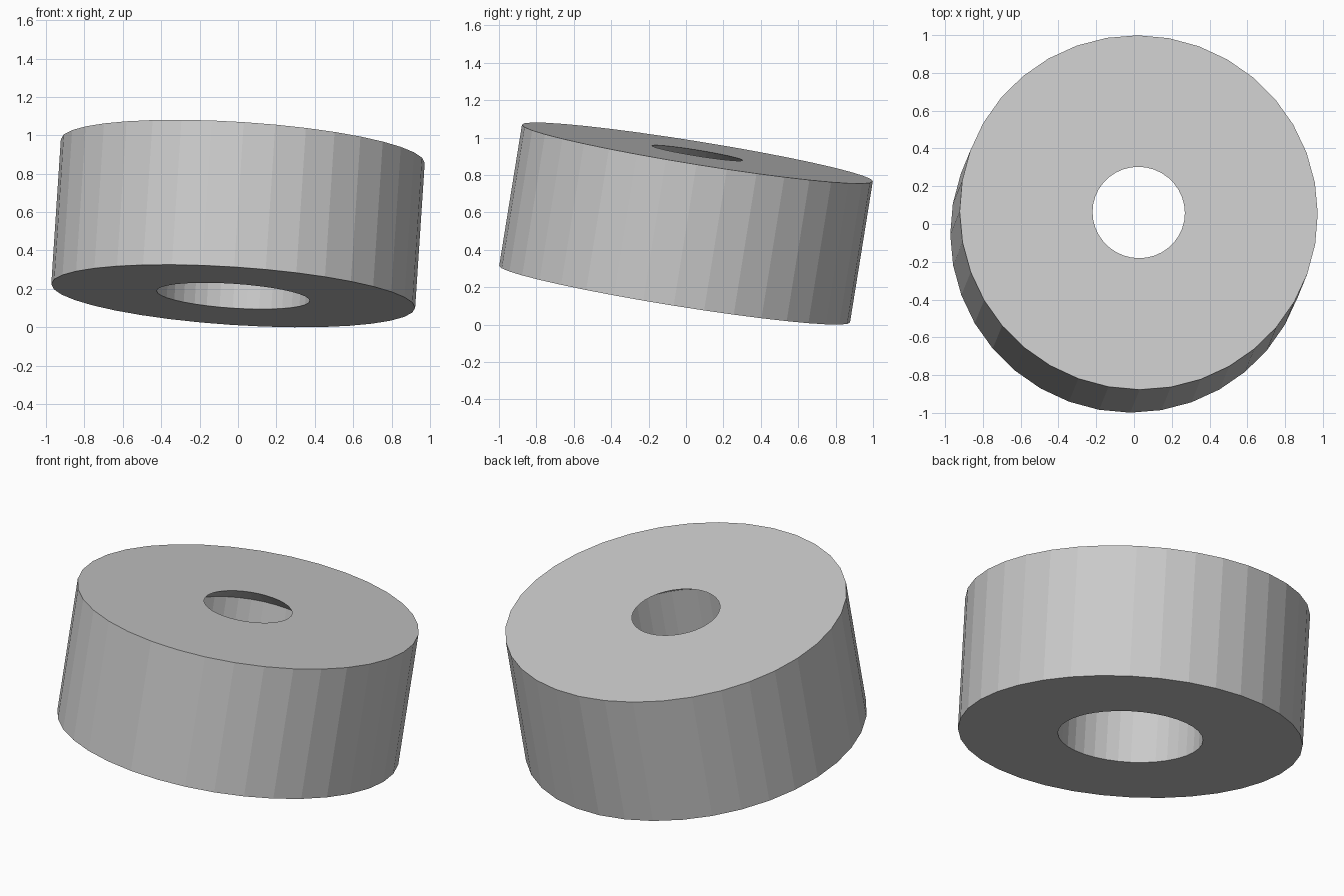
import bpy, bmesh, math
from mathutils import Vector

if "Cube" in bpy.data.objects:
    bpy.data.objects.remove(bpy.data.objects["Cube"])

SIDES = 36
R_OUT, R_BORE, R_TOP = 0.95, 0.40, 0.245
HALF, CONE = 0.383, 0.095          # half height, depth of the inner cone
AXIS = Vector((0.065, 0.159, 0.985)).normalized()

# closed cross-section (radius, height): outer wall, top, countersunk bore
profile = [(R_OUT, -HALF), (R_OUT, HALF), (R_TOP, HALF),
           (R_BORE, HALF - CONE), (R_BORE, -HALF)]

bm = bmesh.new()
rings = [[bm.verts.new((r * math.cos(2 * math.pi * i / SIDES),
                        r * math.sin(2 * math.pi * i / SIDES), z))
          for i in range(SIDES)] for r, z in profile]
for k, a in enumerate(rings):
    b = rings[(k + 1) % len(rings)]
    for i in range(SIDES):
        j = (i + 1) % SIDES
        bm.faces.new((a[i], a[j], b[j], b[i]))

# tilt the ring and rest it on the floor
tilt = Vector((0, 0, 1)).rotation_difference(AXIS)
bmesh.ops.transform(bm, matrix=tilt.to_matrix().to_4x4(), verts=bm.verts)
low = min(v.co.z for v in bm.verts)
bmesh.ops.translate(bm, vec=(0, 0, -low), verts=bm.verts)
bmesh.ops.recalc_face_normals(bm, faces=bm.faces)

mesh = bpy.data.meshes.new("tilted_ring")
bm.to_mesh(mesh)
bm.free()
ring = bpy.data.objects.new("tilted_ring", mesh)
bpy.context.collection.objects.link(ring)
